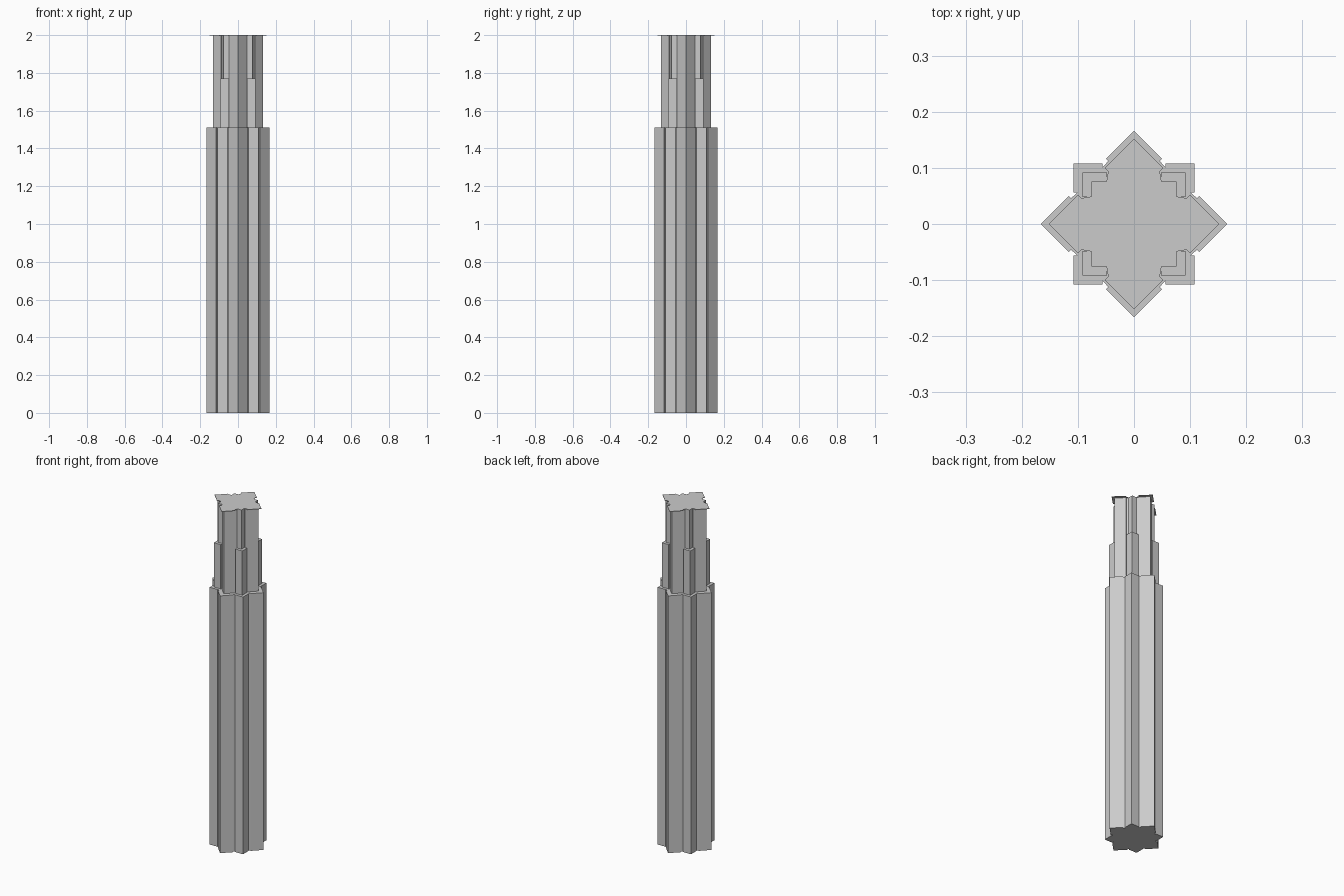
import bpy, bmesh
from mathutils import Matrix, Vector

if "Cube" in bpy.data.objects:
    bpy.data.objects.remove(bpy.data.objects["Cube"])


def star_prism(name, octant, z0, z1):
    """Extrude an eight-fold symmetric outline. octant runs from the +y tip to the diagonal."""
    mirrored = [(y, x) for x, y in reversed(octant[:-1])]
    quarter = octant + mirrored[:-1]          # +y tip up to (not including) +x tip
    outline = []
    for k in range(4):
        turn = Matrix.Rotation(-k * 1.5707963, 3, 'Z')
        outline += [turn @ Vector((x, y, 0)) for x, y in quarter]
    bm = bmesh.new()
    face = bm.faces.new([bm.verts.new((p.x, p.y, z0)) for p in outline])
    ext = bmesh.ops.extrude_face_region(bm, geom=[face])
    top = [g for g in ext['geom'] if isinstance(g, bmesh.types.BMVert)]
    bmesh.ops.translate(bm, verts=top, vec=(0, 0, z1 - z0))
    bmesh.ops.recalc_face_normals(bm, faces=bm.faces)
    mesh = bpy.data.meshes.new(name)
    bm.to_mesh(mesh)
    bm.free()
    obj = bpy.data.objects.new(name, mesh)
    bpy.context.collection.objects.link(obj)
    return obj


# Wide lower shaft: pointed ribs on the axes, square ribs on the diagonals
star_prism("lower_shaft",
           [(0, .166), (.05, .116), (.046, .112), (.056, .101), (.056, .108), (.108, .108)],
           0, 1.51)

# Narrower middle shaft with short corner ribs
star_prism("middle_shaft",
           [(0, .132), (.043, .089), (.040, .086), (.048, .078), (.048, .092), (.092, .092)],
           1.51, 1.77)

# Upper shaft with the smallest corner ribs
star_prism("upper_shaft",
           [(0, .132), (.043, .089), (.040, .086), (.048, .078), (.048, .076), (.076, .076)],
           1.77, 1.998)

# Thin overhanging four-armed cap
star_prism("top_cap",
           [(0, .152), (.052, .100), (.046, .094), (.049, .076), (.076, .076)],
           1.997, 2.0)
